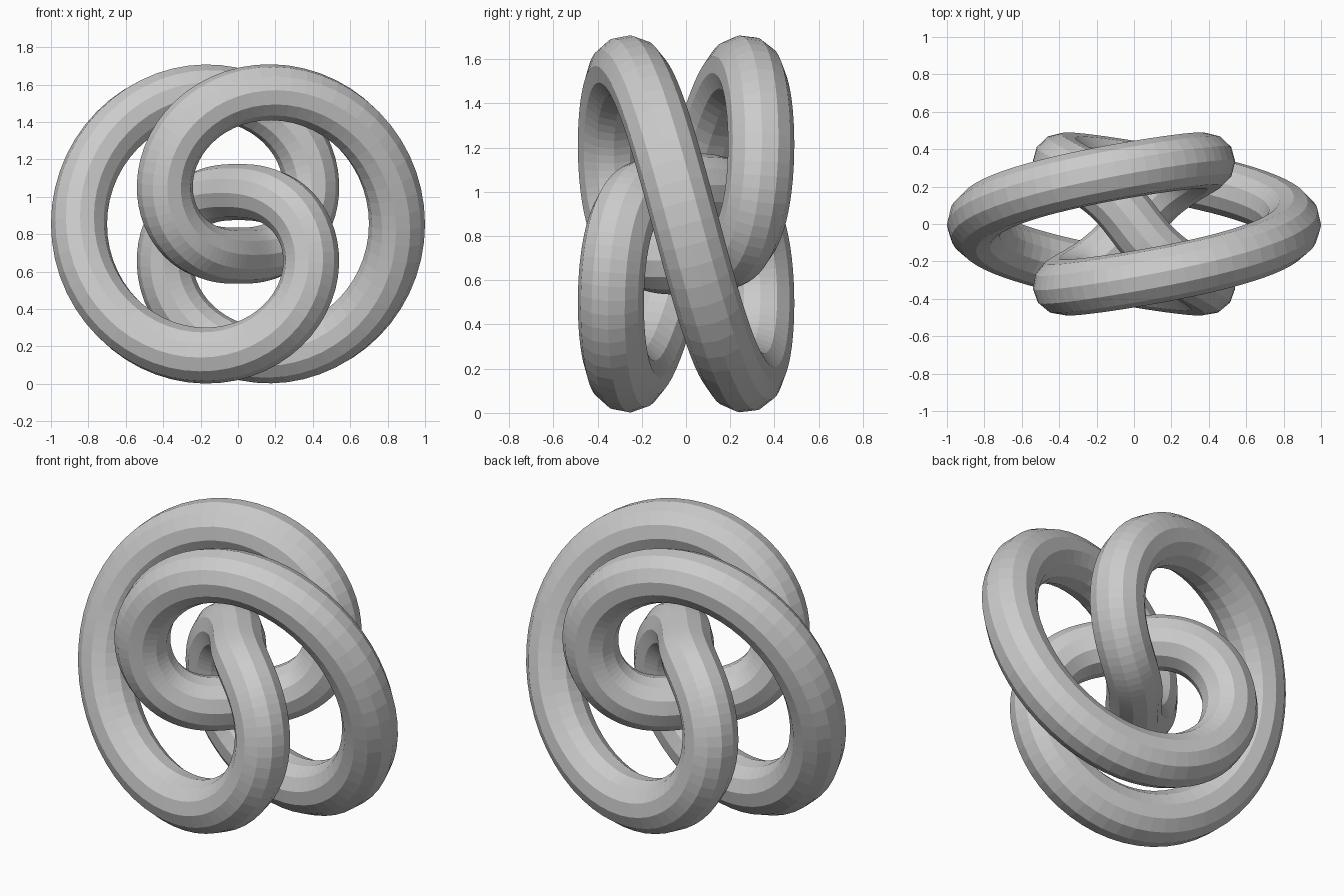
import bpy
from math import sin, cos, pi

if "Cube" in bpy.data.objects:
    bpy.data.objects.remove(bpy.data.objects["Cube"])

SCALE, TUBE, STEPS = 0.34, 0.15, 200

# centre line: a trefoil winding three times round, twice through the hole
curve = bpy.data.curves.new("knot_path", "CURVE")
curve.dimensions = "3D"
curve.twist_mode = "MINIMUM"
curve.bevel_depth = TUBE
curve.bevel_resolution = 4          # twelve-sided tube
spline = curve.splines.new("POLY")
spline.points.add(STEPS - 1)
spline.use_cyclic_u = True
spline.use_smooth = False
for i, p in enumerate(spline.points):
    t = 2 * pi * i / STEPS
    r = SCALE * (1.5 + cos(2 * t))
    p.co = (r * cos(3 * t), r * sin(3 * t), SCALE * sin(2 * t), 1)

# stand the knot upright, facing the front
knot = bpy.data.objects.new("knot_tube", curve)
bpy.context.collection.objects.link(knot)
knot.rotation_euler = (pi / 2, 0, 0)
knot.location = (0, 0, 0.855)

# turn the tube into a flat-faced mesh
bpy.context.view_layer.objects.active = knot
knot.select_set(True)
bpy.ops.object.convert(target="MESH")
bpy.ops.object.shade_flat()
